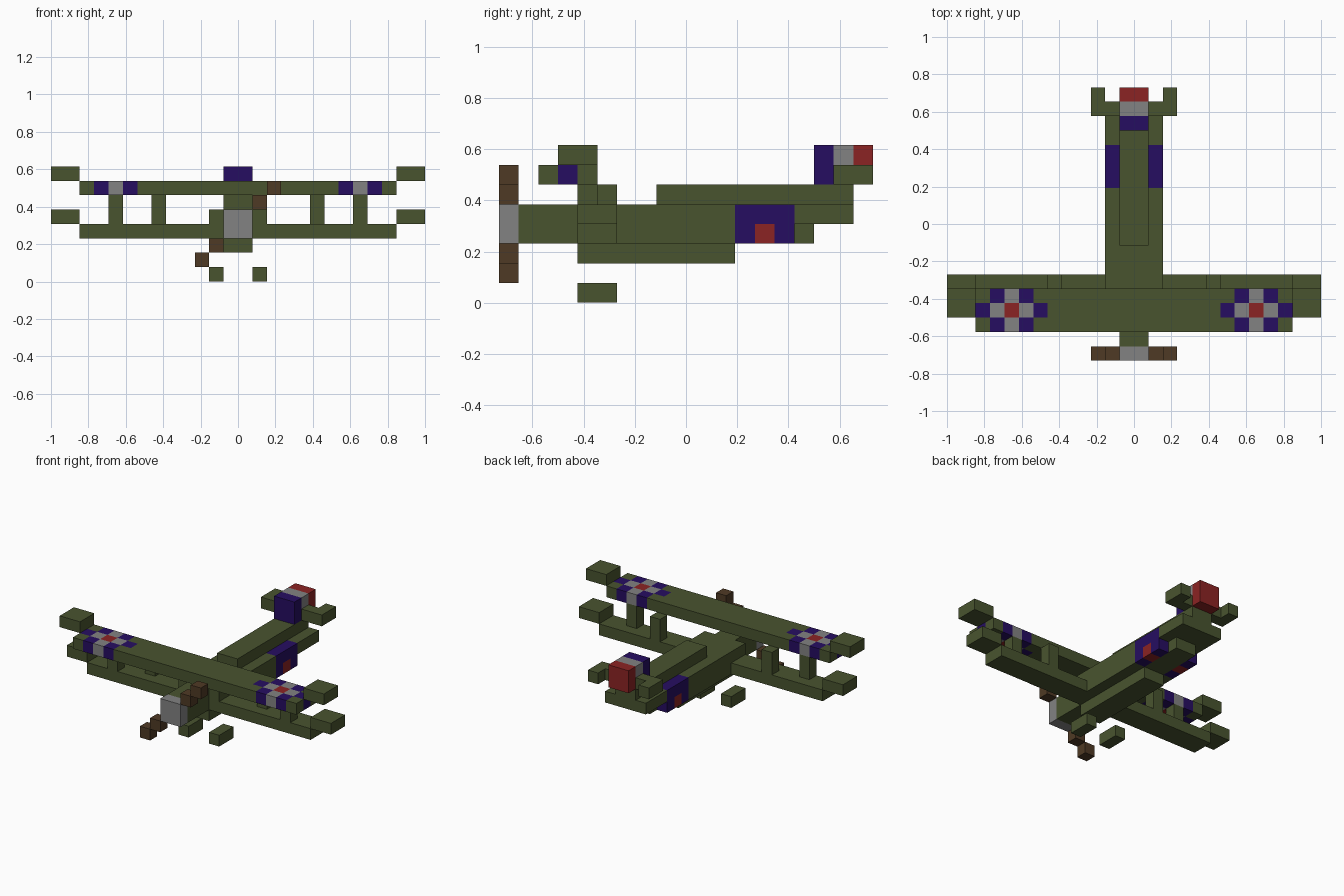
import bpy, bmesh
from mathutils import Vector

if "Cube" in bpy.data.objects:
    bpy.data.objects.remove(bpy.data.objects["Cube"])

U = 1 / 13      # one block
Y0 = -9.5       # front of the model, in blocks


def material(name, rgb):
    m = bpy.data.materials.new(name)
    m.diffuse_color = (*rgb, 1)
    m.use_nodes = True
    m.node_tree.nodes["Principled BSDF"].inputs["Base Color"].default_value = m.diffuse_color
    return m


GREEN, BLUE, RED, GREY, BROWN = range(5)
MATS = [material("olive green", (0.066, 0.088, 0.028)),
        material("dark blue", (0.019, 0.004, 0.120)),
        material("red", (0.260, 0.017, 0.017)),
        material("grey", (0.225, 0.225, 0.225)),
        material("brown", (0.078, 0.042, 0.018))]


def block(name, x, y, z, colour, cells=False):
    """Box from block ranges. With cells=True the faces are cut into unit
    squares and colour(i, j, k) picks the material of each cell."""
    ranges = (x, y, z)
    bm = bmesh.new()
    for axis in range(3):
        a, b = (axis + 1) % 3, (axis + 2) % 3
        sa = 1 if cells else ranges[a][1] - ranges[a][0]
        sb = 1 if cells else ranges[b][1] - ranges[b][0]
        for side in (0, 1):
            for p in range(*ranges[a], sa):
                for q in range(*ranges[b], sb):
                    quad = []
                    for da, db in ((0, 0), (sa, 0), (sa, sb), (0, sb)):
                        c = Vector()
                        c[axis], c[a], c[b] = ranges[axis][side], p + da, q + db
                        quad.append(bm.verts.new(((c.x) * U, (c.y + Y0) * U, c.z * U)))
                    f = bm.faces.new(quad if side else quad[::-1])
                    if cells:
                        cell = [0, 0, 0]
                        cell[axis] = ranges[axis][side] - side
                        cell[a], cell[b] = p, q
                        f.material_index = colour(*cell)
                    else:
                        f.material_index = colour
    bmesh.ops.remove_doubles(bm, verts=bm.verts, dist=1e-5)
    me = bpy.data.meshes.new(name)
    bm.to_mesh(me)
    bm.free()
    for m in MATS:
        me.materials.append(m)
    ob = bpy.data.objects.new(name, me)
    bpy.context.collection.objects.link(ob)


def pair(name, x, y, z, colour, cells=False):
    """The same block on the right and mirrored to the left."""
    block("right_" + name, x, y, z, colour, cells)
    block("left_" + name, (-x[1], -x[0]), y, z, colour, cells)


def wing_roundel(i, j, k):
    # diamond rings around the cell centred at |x| = 8.5, y row 3
    d = abs(abs(i + 0.5) - 8.5) + abs(j - 3)
    return (RED, GREY, BLUE)[int(d)] if d < 2.5 else GREEN


def side_roundel(i, j, k):
    return RED if (j, k) == (13, 3) else BLUE


# Fuselage
block("fuselage_core", (-1, 1), (1, 16), (3, 5), GREEN)
block("fuselage_belly", (-1, 1), (4, 12), (2, 3), GREEN)
block("fuselage_spine", (-1, 1), (8, 18), (5, 6), GREEN)
pair("fuselage_side", (1, 2), (4, 12), (3, 5), GREEN)
pair("fuselage_roundel", (1, 2), (12, 15), (3, 5), side_roundel, True)
block("tail_boom", (-2, 2), (15, 18), (4, 5), GREEN)

# Wings, raised tips and struts
block("upper_wing", (-11, 11), (2, 5), (6, 7), wing_roundel, True)
block("lower_wing", (-11, 11), (4, 6), (3, 4), GREEN)
pair("upper_wing_tip", (11, 13), (3, 5), (7, 8), GREEN)
pair("lower_wing_tip", (11, 13), (4, 6), (4, 5), GREEN)
pair("outer_strut", (8, 9), (4, 5), (4, 6), GREEN)
pair("inner_strut", (5, 6), (5, 6), (4, 6), GREEN)

# Tail: striped rudder and tailplane
for name, j, colour in (("front", 16, BLUE), ("middle", 17, GREY), ("rear", 18, RED)):
    block("rudder_" + name, (-1, 1), (j, j + 1), (6, 8), colour)
pair("tailplane", (1, 2), (17, 18), (6, 7), GREEN)
pair("tailplane_tip", (2, 3), (17, 19), (6, 7), GREEN)

# Propeller hub and stepped blades
block("propeller_hub", (-1, 1), (0, 1), (3, 5), GREY)
for n, (i, k) in enumerate(((1, 5), (2, 6), (-2, 2), (-3, 1))):
    block(f"propeller_blade_{n + 1}", (i, i + 1), (0, 1), (k, k + 1), BROWN)

# Wheels
pair("wheel", (1, 2), (4, 6), (0, 1), GREEN)
